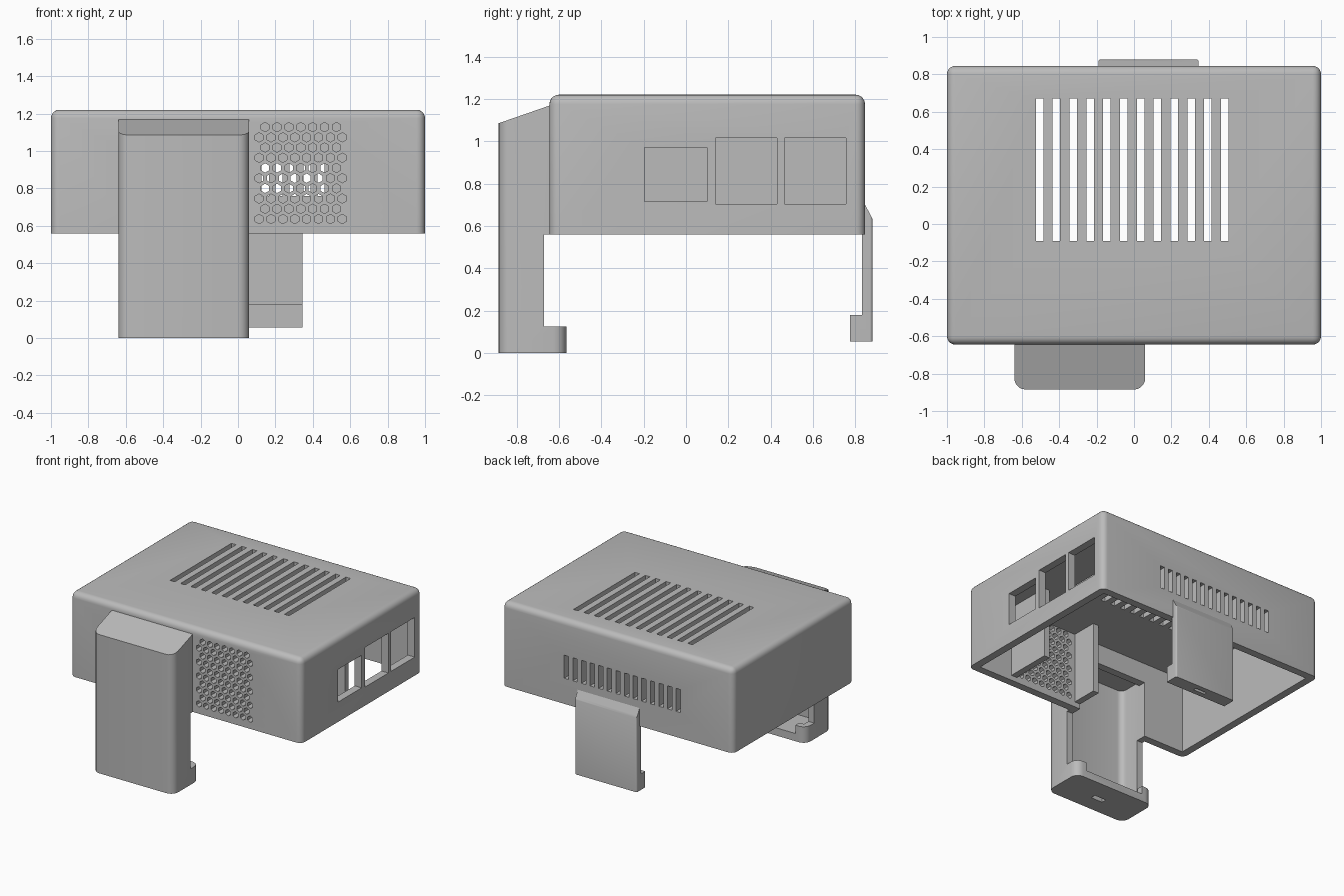
import bpy, bmesh, math
from mathutils import Vector

cube = bpy.data.objects.get("Cube")
if cube:
    bpy.data.objects.remove(cube, do_unlink=True)

grey = bpy.data.materials.new("grey_plastic")
grey.use_nodes = True
grey.diffuse_color = (0.5, 0.5, 0.5, 1)
grey.node_tree.nodes["Principled BSDF"].inputs["Base Color"].default_value = (0.5, 0.5, 0.5, 1)


def add_box(bm, x0, x1, y0, y1, z0, z1):
    verts = bmesh.ops.create_cube(bm, size=1)["verts"]
    for v in verts:
        v.co = Vector(((x0 + x1) / 2 + v.co.x * (x1 - x0),
                       (y0 + y1) / 2 + v.co.y * (y1 - y0),
                       (z0 + z1) / 2 + v.co.z * (z1 - z0)))


def add_prism(bm, profile, x0, x1):
    """Extrude a (y, z) profile along x."""
    face = bm.faces.new([bm.verts.new((x0, y, z)) for y, z in profile])
    out = bmesh.ops.extrude_face_region(bm, geom=[face])["geom"]
    for v in out:
        if isinstance(v, bmesh.types.BMVert):
            v.co.x = x1
    bmesh.ops.recalc_face_normals(bm, faces=bm.faces)


def round_edges(bm, test, radius):
    edges = [e for e in bm.edges if test(*(v.co for v in e.verts))]
    bmesh.ops.bevel(bm, geom=edges, offset=radius, segments=5, profile=0.5, affect='EDGES')


def upright(a, b):
    return abs(a.x - b.x) + abs(a.y - b.y) < 1e-4


def finish(name, bm):
    mesh = bpy.data.meshes.new(name)
    bm.to_mesh(mesh)
    bm.free()
    obj = bpy.data.objects.new(name, mesh)
    bpy.context.collection.objects.link(obj)
    mesh.materials.append(grey)
    return obj


def cut(obj, bm):
    """Subtract the bmesh from the object and discard it."""
    cutter = finish("cutter", bm)
    cutter.hide_render = True
    mod = obj.modifiers.new("cut", 'BOOLEAN')
    mod.operation, mod.solver, mod.object = 'DIFFERENCE', 'EXACT', cutter
    bpy.context.view_layer.objects.active = obj
    bpy.ops.object.modifier_apply(modifier=mod.name)
    bpy.data.objects.remove(cutter, do_unlink=True)


def cut_box(obj, *size):
    bm = bmesh.new()
    add_box(bm, *size)
    cut(obj, bm)


# Main housing: rounded box, open underneath
bm = bmesh.new()
add_box(bm, -1, 1, -0.645, 0.845, 0.56, 1.22)
round_edges(bm, lambda a, b: max(a.z, b.z) > 1, 0.045)
housing = finish("housing", bm)
cut_box(housing, -0.94, 0.94, -0.585, 0.785, 0.4, 1.155)

# Roof slots
bm = bmesh.new()
for i in range(12):
    x = -0.505 + i * 0.09
    add_box(bm, x - 0.02, x + 0.02, -0.09, 0.67, 1.1, 1.3)
cut(housing, bm)

# Rear slots
bm = bmesh.new()
for i in range(14):
    x = -0.525 + i * 0.0745
    add_box(bm, x - 0.019, x + 0.019, 0.7, 0.9, 0.76, 0.94)
cut(housing, bm)

# Port windows on the left side
bm = bmesh.new()
for y0, y1, z0, z1 in ((-0.195, 0.1, 0.715, 0.97), (0.14, 0.43, 0.705, 1.015), (0.465, 0.755, 0.705, 1.015)):
    add_box(bm, 0.9, 1.1, y0, y1, z0, z1)
cut(housing, bm)

# Honeycomb vent in the front
bm = bmesh.new()
for row in range(10):
    odd = row % 2
    for col in range(8 - odd):
        x, z = 0.113 + 0.032 * odd + col * 0.0635, 0.636 + row * 0.0546
        ring = [bm.verts.new((x + 0.025 * math.sin(a * math.pi / 3), -0.75,
                              z + 0.025 * math.cos(a * math.pi / 3))) for a in range(6)]
        hexagon = bm.faces.new(ring)
        for v in bmesh.ops.extrude_face_region(bm, geom=[hexagon])["geom"]:
            if isinstance(v, bmesh.types.BMVert):
                v.co.y = -0.5
bmesh.ops.recalc_face_normals(bm, faces=bm.faces)
cut(housing, bm)

# Opening from the housing into the front cover
cut_box(housing, -0.59, 0.01, -0.75, -0.5, 0.4, 1.0)

# Front cover: hollow leg with sloped top and a foot
bm = bmesh.new()
add_prism(bm, [(-0.885, 0), (-0.565, 0), (-0.565, 0.125), (-0.67, 0.125),
               (-0.67, 0.56), (-0.64, 0.56), (-0.64, 1.17), (-0.885, 1.085)], -0.64, 0.06)
round_edges(bm, lambda a, b: upright(a, b) and (a.y < -0.8 or a.y > -0.6), 0.06)
cover = finish("front_cover", bm)
bm = bmesh.new()
add_box(bm, -0.59, 0.01, -0.835, -0.615, 0.06, 1.03)
round_edges(bm, lambda a, b: upright(a, b) and a.y < -0.8, 0.045)
cut(cover, bm)
cut_box(cover, -0.55, -0.03, -0.7, -0.5, 0.06, 0.3)
cut_box(cover, -0.34, -0.24, -0.76, -0.72, -0.1, 0.1)

# Rear clip with hook and strap slot
bm = bmesh.new()
add_prism(bm, [(0.775, 0.055), (0.88, 0.055), (0.88, 0.635), (0.843, 0.705),
               (0.82, 0.705), (0.82, 0.56), (0.83, 0.56), (0.83, 0.18), (0.775, 0.18)], -0.19, 0.345)
round_edges(bm, lambda a, b: upright(a, b) and a.y > 0.87, 0.012)
clip = finish("rear_clip", bm)
cut_box(clip, 0.03, 0.13, 0.815, 0.84, 0, 0.12)

# Inner ribs beside the vent
for name, x0, x1, y1 in (("inner_rib_left", 0.6, 0.65, -0.22), ("inner_rib_right", 0.01, 0.06, -0.38)):
    bm = bmesh.new()
    add_box(bm, x0, x1, -0.59, y1, 0.6, 1.16)
    finish(name, bm)

# Smooth the rounded edges, keep the rest crisp
for obj in bpy.context.scene.objects:
    if obj.type == 'MESH' and grey.name in obj.data.materials:
        bpy.ops.object.select_all(action='DESELECT')
        obj.select_set(True)
        bpy.context.view_layer.objects.active = obj
        bpy.ops.object.shade_smooth_by_angle(angle=math.radians(35))
